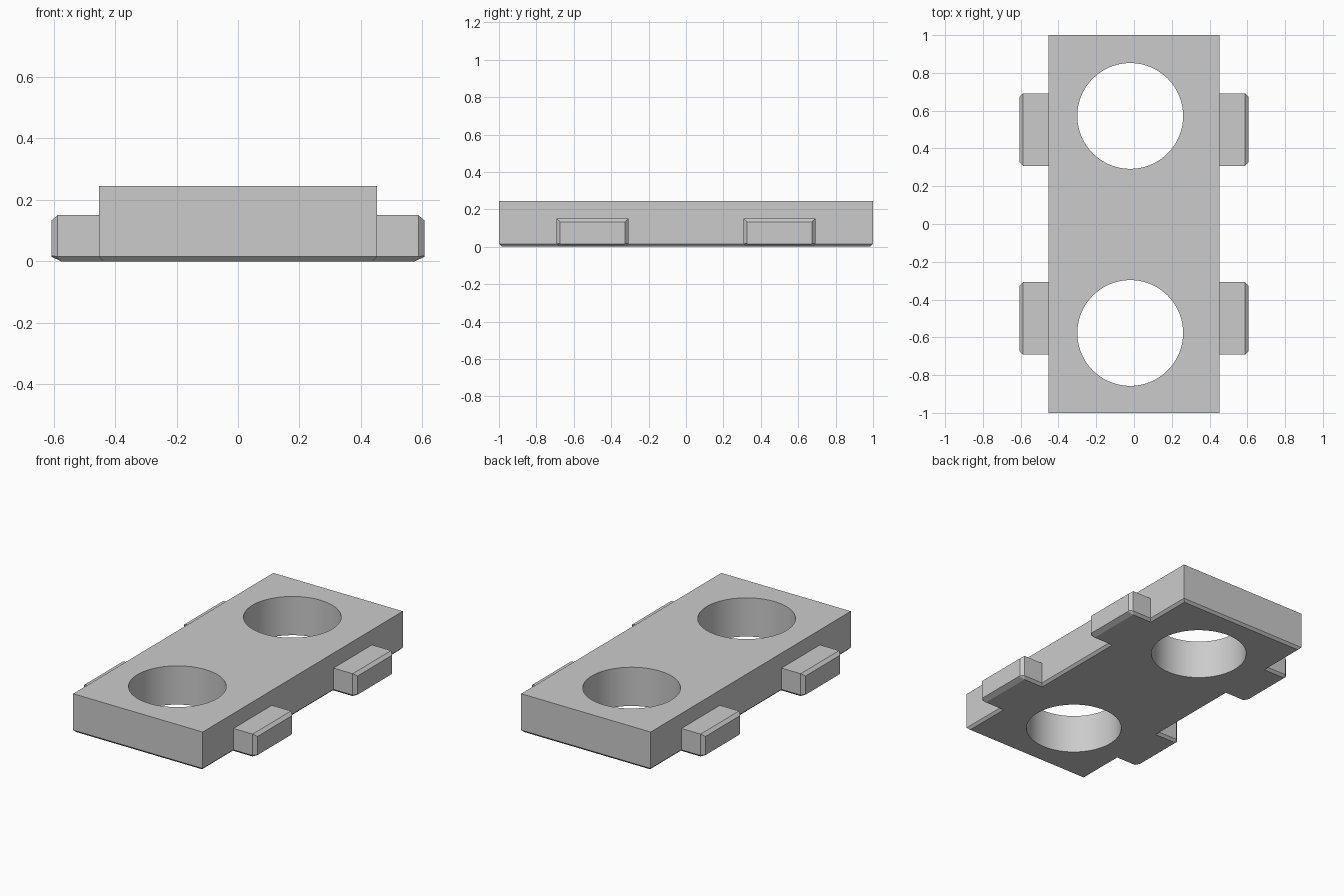
import bpy
import bmesh
import math

if "Cube" in bpy.data.objects:
    bpy.data.objects.remove(bpy.data.objects["Cube"], do_unlink=True)

GREY = (0.6, 0.6, 0.6, 1)
mat = bpy.data.materials.new("plain grey")
mat.use_nodes = True
mat.diffuse_color = GREY
mat.node_tree.nodes["Principled BSDF"].inputs["Base Color"].default_value = GREY

CHAMFER = 0.015


def loft(name, rings):
    """Closed solid skinned through equal-length rings of points."""
    bm = bmesh.new()
    loops = [[bm.verts.new(p) for p in ring] for ring in rings]
    n = len(loops[0])
    for a, b in zip(loops, loops[1:]):
        for i in range(n):
            j = (i + 1) % n
            bm.faces.new((a[i], a[j], b[j], b[i]))
    bm.faces.new(loops[0])
    bm.faces.new(loops[-1])
    bmesh.ops.recalc_face_normals(bm, faces=bm.faces)
    mesh = bpy.data.meshes.new(name)
    bm.to_mesh(mesh)
    bm.free()
    obj = bpy.data.objects.new(name, mesh)
    bpy.context.collection.objects.link(obj)
    mesh.materials.append(mat)
    return obj


def rectangle(x, y, z):
    return [(-x, -y, z), (x, -y, z), (x, y, z), (-x, y, z)]


# Main plate with a chamfered lower rim
HALF_X, HALF_Y, TOP = 0.453, 1.0, 0.245
plate = loft("plate", [
    rectangle(HALF_X - CHAMFER, HALF_Y - CHAMFER, 0),
    rectangle(HALF_X, HALF_Y, CHAMFER),
    rectangle(HALF_X, HALF_Y, TOP),
])

# Two round through-holes
for y in (0.572, -0.577):
    bpy.ops.mesh.primitive_cylinder_add(vertices=96, radius=0.28, depth=1,
                                        location=(-0.02, y, 0.1))
    cutter = bpy.context.object
    cutter.name = "hole_cutter"
    cutter.hide_render = True
    cutter.data.materials.append(mat)
    bpy.ops.object.select_all(action="DESELECT")
    bpy.context.view_layer.objects.active = plate
    plate.select_set(True)
    cut = plate.modifiers.new("hole", "BOOLEAN")
    cut.operation = "DIFFERENCE"
    cut.solver = "EXACT"
    cut.object = cutter
    bpy.ops.object.modifier_apply(modifier=cut.name)
    bpy.data.objects.remove(cutter, do_unlink=True)
bpy.ops.object.shade_smooth_by_angle(angle=math.radians(30))


# Side tabs with bevelled ends
def tab(name, side, y_mid):
    def section(x, x_low, half, low, high, c):
        half_ring = [(x, half, high), (x, half, low + c), (x_low, half - c, low)]
        ring = half_ring + [(px, -py, pz) for px, py, pz in reversed(half_ring)]
        return [(side * px, y_mid + py, pz) for px, py, pz in ring]

    root = HALF_X - CHAMFER
    return loft(name, [
        section(root, root, 0.192, 0, 0.15, CHAMFER),
        section(0.587, 0.575, 0.192, 0, 0.15, CHAMFER),
        section(0.607, 0.607, 0.173, CHAMFER, 0.133, 0.004),
    ])


for side, side_name in ((1, "left"), (-1, "right")):
    for y_mid, end in ((-0.5, "front"), (0.5, "back")):
        tab(f"{end}_{side_name}_tab", side, y_mid)
